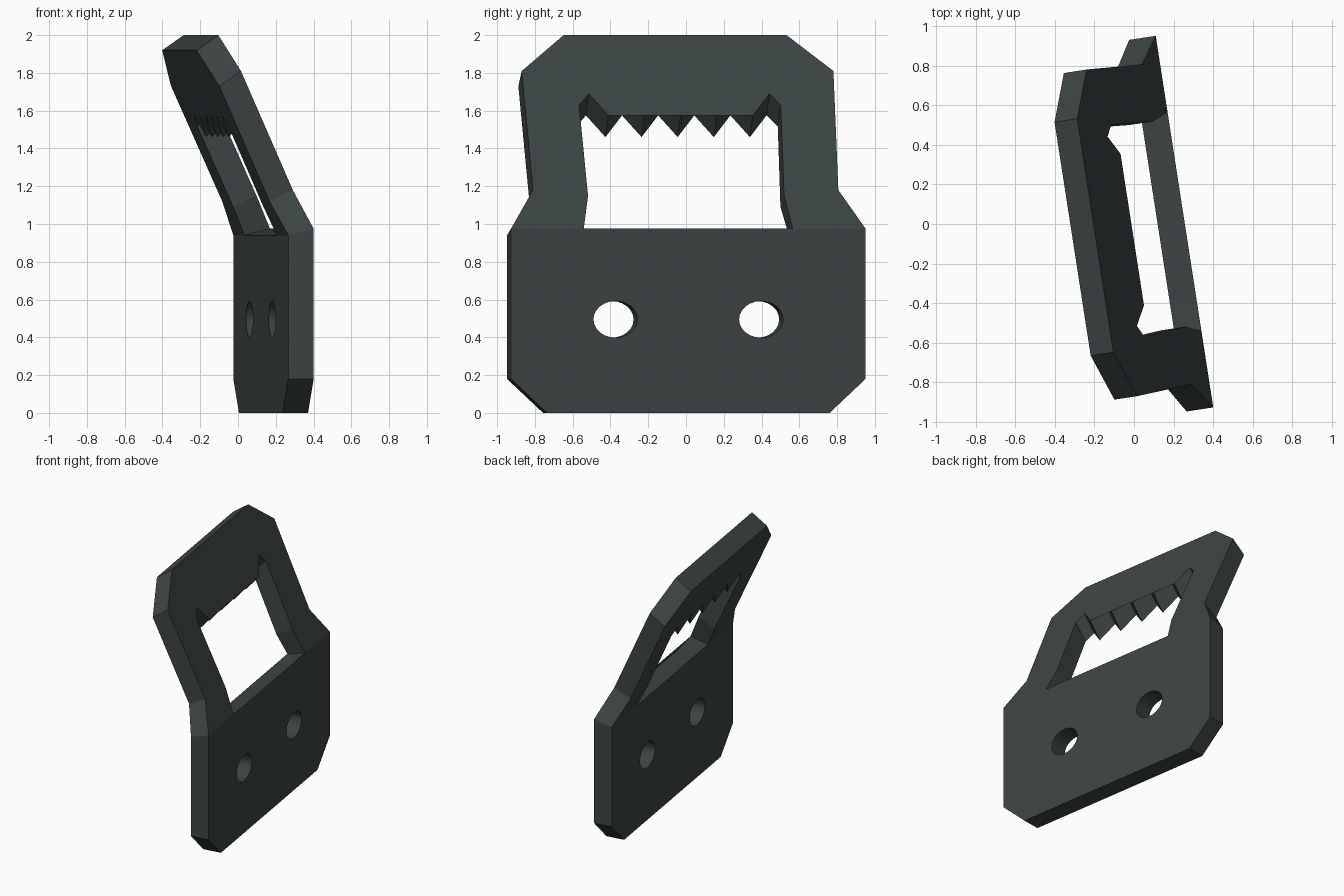
import bpy, bmesh, math
from mathutils import Matrix, Vector

if "Cube" in bpy.data.objects:
    bpy.data.objects.remove(bpy.data.objects["Cube"])

ANGLE = math.radians(8.8)     # whole piece is turned slightly about z
V0 = -0.027                   # centre of the width in the turned frame
SLOPE = 0.445                 # lean of the upper frame
FRONT, BACK = 0.254, 0.118    # the two plate surfaces
turn = Matrix.Rotation(ANGLE, 4, 'Z')

mat = bpy.data.materials.new("dark_slate_metal")
mat.diffuse_color = (0.045, 0.059, 0.057, 1)
mat.use_nodes = True
mat.node_tree.nodes["Principled BSDF"].inputs["Base Color"].default_value = mat.diffuse_color


def point(p, back):
    """p = (width, front height, drop of the back edge)"""
    v, z, k = p
    if back:
        z -= k
        u = BACK - SLOPE * max(0, z - 0.94)
    else:
        u = FRONT - SLOPE * max(0, z - 0.975)
    return turn @ Vector((u, v + V0, z))


def mirrored(half):
    return half + [(-v, z, k) for v, z, k in reversed(half)]


# outlines on the +width side
shoulder = (0.95, 0.975, 0.035)
sill_end = (0.56, 0.975, 0.035)
plate = mirrored([(0.757, 0, 0), (0.95, 0.18, 0), shoulder, sill_end,
                  (0.39, 0.955, 0.015)])
outer = [shoulder, (0.818, 1.18, 0.06), (0.835, 1.81, 0.08), (0.597, 2.0, 0.08)]

# toothed upper edge of the window
P = 0.1935
teeth = []
for i in range(11):
    teeth.append(((i - 5) * P / 2, 1.69 if i % 2 == 0 else 1.575, 0.115))
window = ([(-0.56, 0.975, 0.035), (-0.525, 1.15, 0.06), (-0.54, 1.63, 0.115)]
          + teeth + [(0.54, 1.63, 0.115), (0.525, 1.15, 0.06), sill_end])
frame = mirrored(outer) + window

# bent plate and frame as one closed shell
bm = bmesh.new()
cache = {}


def vert(p, back):
    key = (round(p[0], 4), round(p[1], 4), back)
    if key not in cache:
        cache[key] = bm.verts.new(point(p, back))
    return cache[key]


edges = {}
for poly in (plate, frame):
    bm.faces.new([vert(p, False) for p in poly])
    bm.faces.new([vert(p, True) for p in reversed(poly)])
    for a, b in zip(poly, poly[1:] + poly[:1]):
        key = frozenset((vert(a, False), vert(b, False)))
        edges.setdefault(key, []).append((a, b))
for uses in edges.values():
    if len(uses) == 1:
        a, b = uses[0]
        bm.faces.new([vert(b, False), vert(a, False), vert(a, True), vert(b, True)])
bmesh.ops.triangulate(bm, faces=[f for f in bm.faces if len(f.verts) > 4])
bmesh.ops.recalc_face_normals(bm, faces=bm.faces)
me = bpy.data.meshes.new("opener_plate")
bm.to_mesh(me)
bm.free()
me.materials.append(mat)
opener = bpy.data.objects.new("opener_plate", me)
bpy.context.collection.objects.link(opener)

# two oval screw holes
for i, side in enumerate((-1, 1)):
    bpy.ops.mesh.primitive_cylinder_add(vertices=24, radius=1, depth=0.6)
    cutter = bpy.context.object
    cutter.name = f"screw_hole_cutter_{i + 1}"
    cutter.data.transform(turn @ Matrix.Translation((0.186, side * 0.39 + V0, 0.495))
                          @ Matrix.Rotation(math.pi / 2, 4, 'Y')
                          @ Matrix.Diagonal((0.097, 0.118, 1, 1)))
    cutter.data.materials.append(mat)
    cutter.hide_render = True
    cutter.display_type = 'WIRE'
    mod = opener.modifiers.new("screw_hole", 'BOOLEAN')
    mod.operation = 'DIFFERENCE'
    mod.solver = 'EXACT'
    mod.object = cutter
